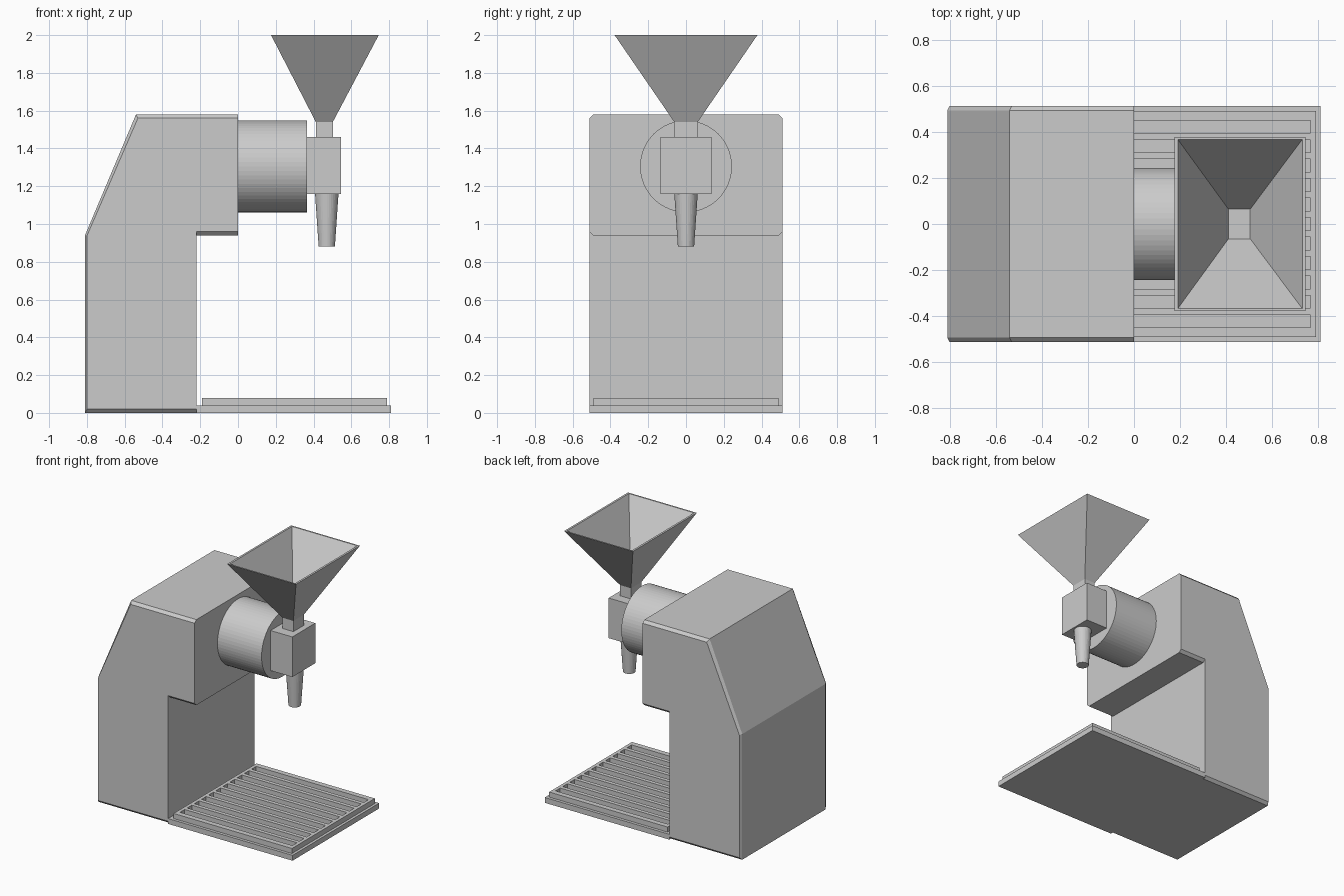
import bpy, bmesh, math
from mathutils import Matrix

if "Cube" in bpy.data.objects:
    bpy.data.objects.remove(bpy.data.objects["Cube"])


def finish(bm, name):
    bmesh.ops.recalc_face_normals(bm, faces=bm.faces)
    mesh = bpy.data.meshes.new(name)
    bm.to_mesh(mesh)
    bm.free()
    ob = bpy.data.objects.new(name, mesh)
    bpy.context.collection.objects.link(ob)
    return ob


def loft(name, loops):
    """Closed solid through a series of equal-length loops, capped at both ends."""
    bm = bmesh.new()
    rings = [[bm.verts.new(p) for p in loop] for loop in loops]
    n = len(rings[0])
    for a, b in zip(rings, rings[1:]):
        for i in range(n):
            j = (i + 1) % n
            bm.faces.new((a[i], a[j], b[j], b[i]))
    bm.faces.new(rings[0])
    bm.faces.new(rings[-1])
    return finish(bm, name)


def rect(x0, x1, y, z):
    return [(x0, -y, z), (x1, -y, z), (x1, y, z), (x0, y, z)]


def box(name, x0, x1, y, z0, z1):
    return loft(name, [rect(x0, x1, y, z0), rect(x0, x1, y, z1)])


def cone(name, r1, r2, depth, sides, matrix):
    bm = bmesh.new()
    bmesh.ops.create_cone(bm, cap_ends=True, segments=sides, radius1=r1,
                          radius2=r2, depth=depth, matrix=matrix)
    return finish(bm, name)


# Housing: side profile with chamfered long edges, front faces left square
outer = [(-.81, 0), (-.22, 0), (-.22, .94), (0, .94), (0, 1.58), (-.54, 1.58), (-.81, .94)]
inner = [(-.80, .02), (-.22, .02), (-.22, .96), (0, .96), (0, 1.56), (-.53, 1.56), (-.80, .937)]
loft("housing", [[(x, y, z) for x, z in prof] for prof, y in
                 ((inner, -.512), (outer, -.492), (outer, .492), (inner, .512))])

# Drip tray base
box("tray_base", -.22, .81, .512, 0, .04)

# Slotted grille: grid of cells with the slots left open, then extruded
SLOTS, PITCH, WIDTH = 11, .0845, .055
xs = [-.19, -.165, .765, .79]
ys = [-.49]
for k in range(SLOTS):
    c = (k - (SLOTS - 1) / 2) * PITCH
    ys += [c - WIDTH / 2, c + WIDTH / 2]
ys.append(.49)
bm = bmesh.new()
grid = [[bm.verts.new((x, y, .04)) for y in ys] for x in xs]
for i in range(3):
    for j in range(len(ys) - 1):
        if i == 1 and j % 2 == 1:
            continue
        bm.faces.new((grid[i][j], grid[i + 1][j], grid[i + 1][j + 1], grid[i][j + 1]))
ext = bmesh.ops.extrude_face_region(bm, geom=bm.faces[:], use_keep_orig=True)
bmesh.ops.translate(bm, vec=(0, 0, .038),
                    verts=[g for g in ext["geom"] if isinstance(g, bmesh.types.BMVert)])
finish(bm, "tray_grille")

# Motor barrel, dispensing block and spout
cone("barrel", .243, .243, .365, 64,
     Matrix.Translation((.1825, 0, 1.305)) @ Matrix.Rotation(math.pi / 2, 4, 'Y'))
box("dispensing_block", .365, .545, .136, 1.16, 1.46)
cone("spout", .043, .062, .28, 32, Matrix.Translation((.47, 0, 1.02)))

# Neck and open hopper
box("hopper_neck", .412, .502, .062, 1.46, 1.54)
loft("hopper", [rect(.412, .502, .062, 1.54), rect(.175, .745, .378, 2.0),
                rect(.19, .73, .367, 2.0), rect(.41, .504, .064, 1.56)])
